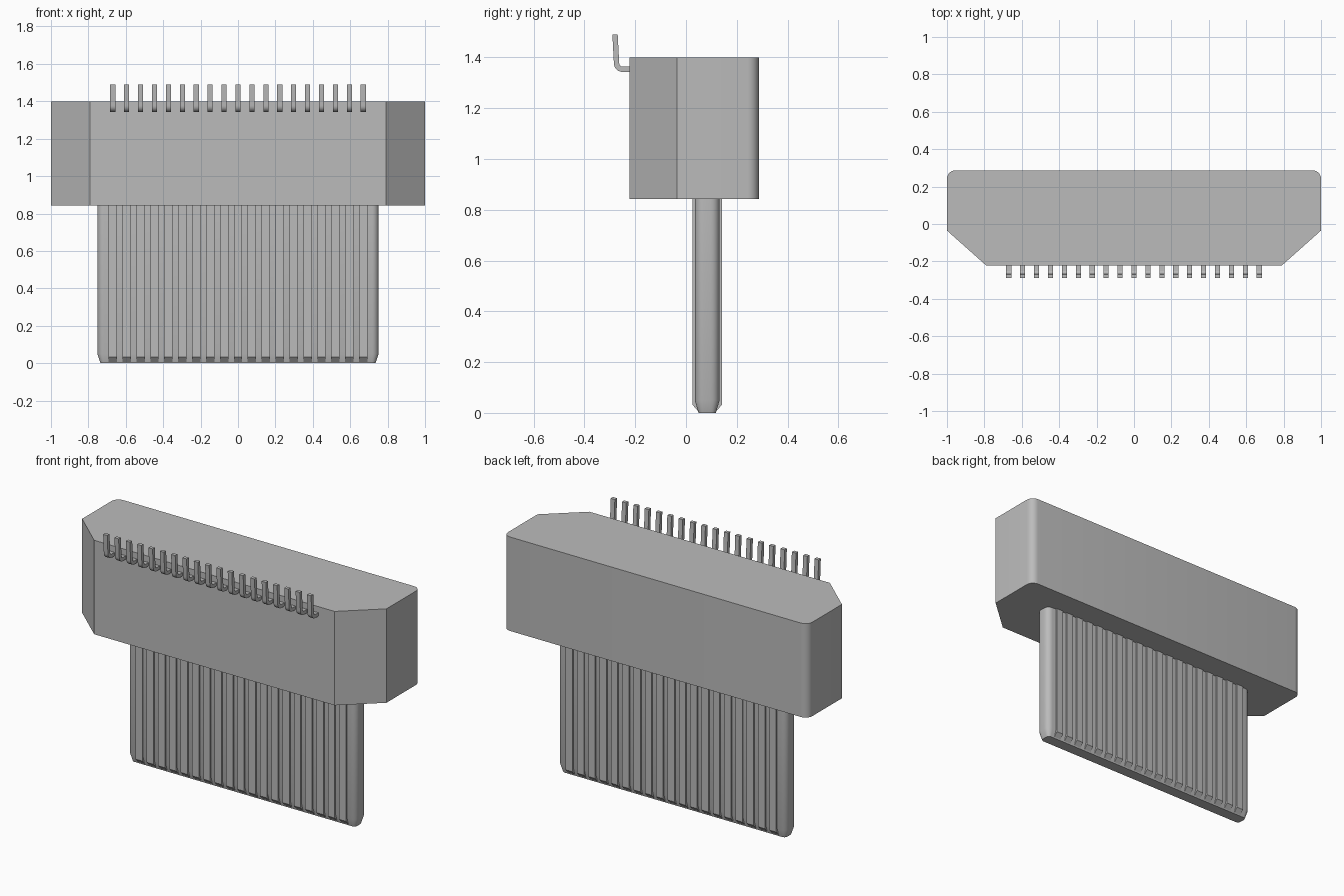
import bpy, bmesh, math

cube = bpy.data.objects.get("Cube")
if cube:
    bpy.data.objects.remove(cube)

grey = bpy.data.materials.new("plain_grey")
grey.use_nodes = True
colour = (0.5, 0.5, 0.5, 1)
grey.diffuse_color = colour
grey.node_tree.nodes["Principled BSDF"].inputs["Base Color"].default_value = colour


def loft(name, rings, smooth=False):
    """Skin matching rings of points and cap both ends."""
    bm = bmesh.new()
    loops = [[bm.verts.new(p) for p in ring] for ring in rings]
    n = len(loops[0])
    for a, b in zip(loops, loops[1:]):
        for i in range(n):
            j = (i + 1) % n
            bm.faces.new((a[i], a[j], b[j], b[i]))
    bm.faces.new(loops[0])
    bm.faces.new(loops[-1])
    bmesh.ops.recalc_face_normals(bm, faces=bm.faces)
    mesh = bpy.data.meshes.new(name)
    bm.to_mesh(mesh)
    bm.free()
    mesh.materials.append(grey)
    obj = bpy.data.objects.new(name, mesh)
    bpy.context.collection.objects.link(obj)
    if smooth:
        bpy.ops.object.select_all(action='DESELECT')
        obj.select_set(True)
        bpy.context.view_layer.objects.active = obj
        bpy.ops.object.shade_smooth_by_angle(angle=math.radians(25))
    return obj


def arc(cx, cy, r, start, end, steps=6):
    return [(cx + r * math.cos(math.radians(start + (end - start) * i / steps)),
             cy + r * math.sin(math.radians(start + (end - start) * i / steps)))
            for i in range(steps + 1)]


def at_height(outline, z):
    return [(x, y, z) for x, y in outline]


def side_prism(name, profile, x, width, smooth=False):
    """Extrude a (y, z) profile across x."""
    return loft(name, [[(x + s * width / 2, y, z) for y, z in profile]
                       for s in (-1, 1)], smooth)


# Housing: front corners cut off, back corners rounded
back, front, r = 0.287, -0.222, 0.045
outline = [(-0.79, front), (0.79, front), (1, -0.035)]
outline += arc(1 - r, back - r, r, 0, 90)
outline += arc(-1 + r, back - r, r, 90, 180)
outline += [(-1, -0.035)]
loft("housing", [at_height(outline, 0.842), at_height(outline, 1.4)], True)

# Blade: rounded upright edges, tapered tip
mid = 0.0835


def blade_ring(hx, hy, z, r):
    ring = []
    for k, (sx, sy) in enumerate(((1, 1), (-1, 1), (-1, -1), (1, -1))):
        ring += arc(sx * (hx - r), mid + sy * (hy - r), r, 90 * k, 90 * k + 90)
    return at_height(ring, z)


loft("blade", [blade_ring(0.735, 0.034, 0, 0.02),
               blade_ring(0.752, 0.049, 0.05, 0.035),
               blade_ring(0.752, 0.049, 0.86, 0.035)], True)

# Contact ribs on both blade faces, and bent pins on the housing front
count, pitch = 19, 0.0744
rib = [(mid - 0.058, 0.86), (mid - 0.058, 0.032), (mid - 0.036, 0.007),
       (mid + 0.036, 0.007), (mid + 0.058, 0.032), (mid + 0.058, 0.86)]
outer = arc(-0.25, 1.377, 0.034, 270, 180)
inner = arc(-0.25, 1.377, 0.013, 180, 270)
pin = [(-0.2, 1.343)] + outer + [(-0.29, 1.49), (-0.269, 1.49)] + inner + [(-0.2, 1.364)]
for i in range(count):
    x = (i - (count - 1) / 2) * pitch
    side_prism(f"contact_rib_{i + 1}", rib, x, 0.045)
    side_prism(f"bent_pin_{i + 1}", pin, x, 0.027, True)
